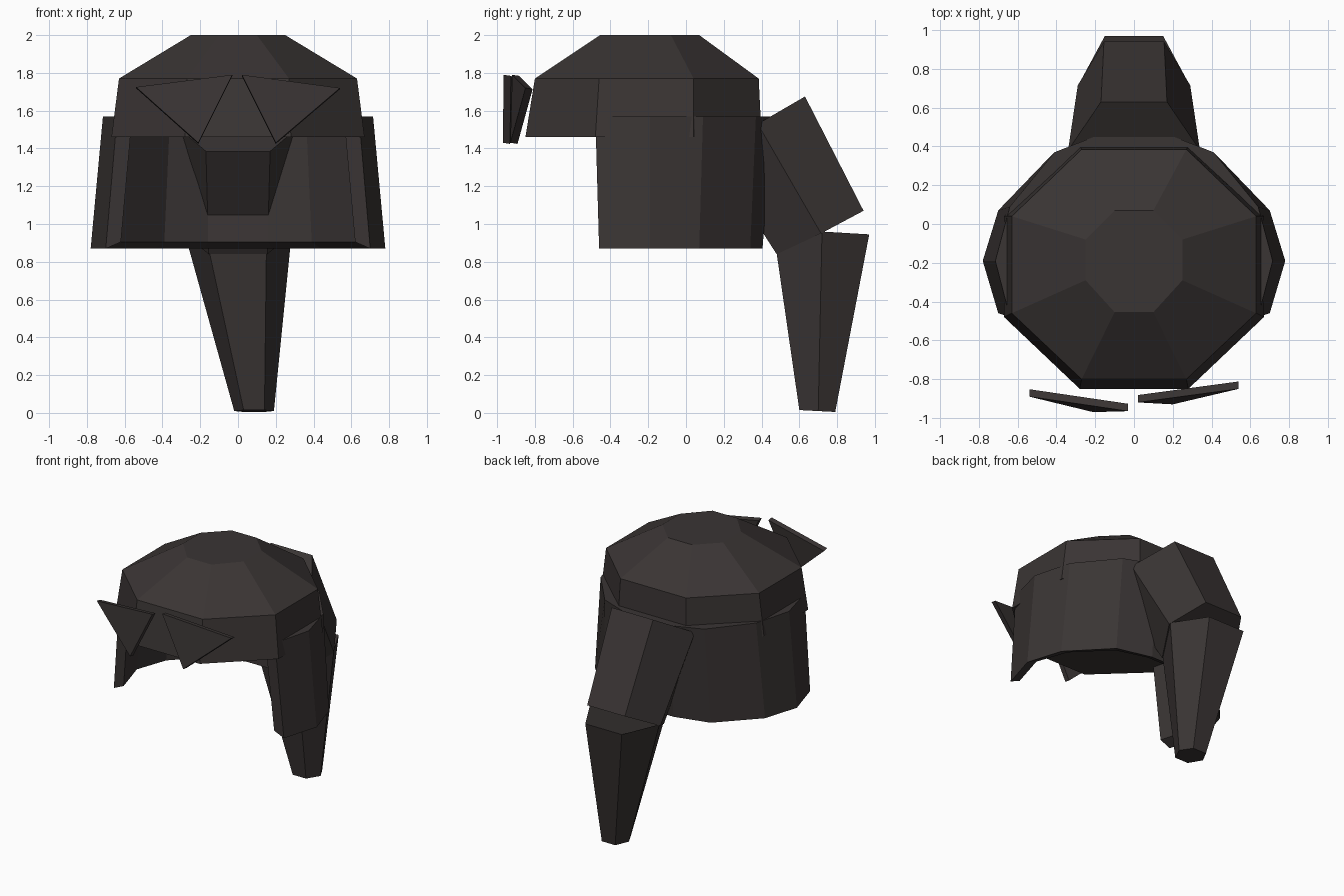
import bpy, bmesh

if "Cube" in bpy.data.objects:
    bpy.data.objects.remove(bpy.data.objects["Cube"])

hair = bpy.data.materials.new("dark_brown_hair")
hair.diffuse_color = (0.042, 0.035, 0.034, 1)
hair.use_nodes = True
hair.node_tree.nodes["Principled BSDF"].inputs["Base Color"].default_value = hair.diffuse_color


def loft(name, rings, closed_loop=False):
    """Bridge rings of equal length; cap the ends, or join last to first."""
    bm = bmesh.new()
    vs = [[bm.verts.new(p) for p in r] for r in rings]
    pairs = list(zip(vs, vs[1:]))
    if closed_loop:
        pairs.append((vs[-1], vs[0]))
    n = len(rings[0])
    for a, b in pairs:
        for i in range(n):
            j = (i + 1) % n
            bm.faces.new((a[i], a[j], b[j], b[i]))
    if not closed_loop:
        bm.faces.new(vs[0])
        bm.faces.new(vs[-1])
    bmesh.ops.recalc_face_normals(bm, faces=bm.faces)
    me = bpy.data.meshes.new(name)
    bm.to_mesh(me)
    bm.free()
    me.materials.append(hair)
    ob = bpy.data.objects.new(name, me)
    bpy.context.collection.objects.link(ob)
    return ob


def octagon(narrow_x, wide_x, front, mid_front, mid_back, back, z):
    half = [(narrow_x, front), (wide_x, mid_front), (wide_x, mid_back), (narrow_x, back)]
    return [(x, y, z) for x, y in half] + [(-x, y, z) for x, y in reversed(half)]


# crown: flat-topped octagonal cap with a short flared band
loft("hair_cap", [
    octagon(0.28, 0.67, -0.85, -0.48, 0.04, 0.40, 1.46),
    octagon(0.27, 0.63, -0.80, -0.46, 0.04, 0.385, 1.77),
    octagon(0.10, 0.25, -0.455, -0.29, -0.08, 0.07, 2.0),
])

# side and back curtain: a four-sided section swept around the head
# columns hold bottom outer x, y and top outer x, y, then inner offset x, y
columns = [
    (0.70, -0.46, 0.64, -0.48, 0.08, 0.0),
    (0.78, -0.19, 0.715, -0.19, 0.08, 0.0),
    (0.70, 0.07, 0.64, 0.09, 0.08, 0.03),
    (0.44, 0.34, 0.41, 0.37, 0.05, 0.07),
    (0.18, 0.405, 0.18, 0.46, 0.02, 0.07),
]
sections = []
for bx, by, tx, ty, dx, dy in columns:
    sections.append([(bx, by, 0.87), (tx, ty, 1.57),
                     (tx - dx, ty - dy, 1.57), (bx - dx, by - dy, 0.905)])
mirrored = [[(-x, y, z) for x, y, z in s] for s in reversed(sections)]
loft("hair_curtain", sections + mirrored)


def hexagon(cx, narrow, wide, back, mid, front):
    """Six-sided lock section; back, mid and front are (y, z)."""
    return [(cx + narrow, *back), (cx + wide, *mid), (cx + narrow, *front),
            (cx - narrow, *front), (cx - wide, *mid), (cx - narrow, *back)]


# ponytail: two tapering six-sided locks
loft("ponytail_upper", [
    hexagon(0, 0.17, 0.34, (0.63, 1.675), (0.38, 1.53), (0.13, 1.385)),
    hexagon(0, 0.155, 0.29, (0.94, 1.07), (0.715, 0.95), (0.48, 0.84)),
])
loft("ponytail_lower", [
    hexagon(0, 0.15, 0.285, (0.97, 0.945), (0.72, 0.96), (0.48, 0.845)),
    hexagon(0.085, 0.055, 0.105, (0.79, 0.005), (0.70, 0.01), (0.60, 0.015)),
])

# fringe: two thin triangular tufts in front of the cap
tufts = {
    "fringe_left": [(-0.54, -0.89, 1.725), (-0.03, -0.965, 1.79), (-0.21, -0.97, 1.43)],
    "fringe_right": [(0.54, -0.85, 1.72), (0.02, -0.92, 1.79), (0.20, -0.93, 1.43)],
}
for name, tri in tufts.items():
    loft(name, [tri, [(x, y + 0.038, z - 0.006) for x, y, z in tri]])
